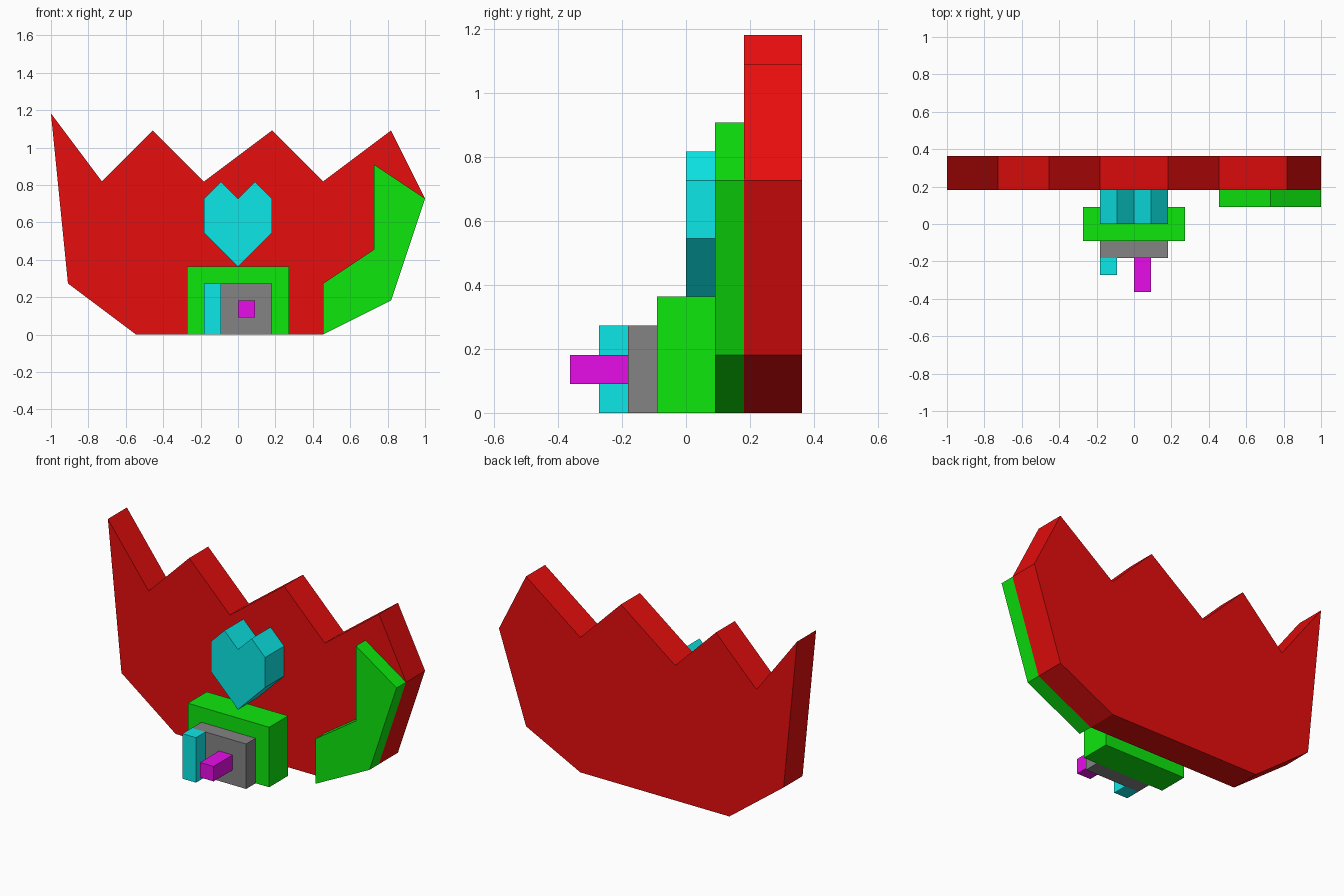
import bpy

if "Cube" in bpy.data.objects:
    bpy.data.objects.remove(bpy.data.objects["Cube"])

U = 1 / 11  # modelling grid step


def material(name, rgb):
    m = bpy.data.materials.new(name)
    m.diffuse_color = (*rgb, 1)
    m.use_nodes = True
    m.node_tree.nodes["Principled BSDF"].inputs["Base Color"].default_value = m.diffuse_color
    return m


RED = material("red", (0.8, 0.004, 0.004))
GREEN = material("green", (0.004, 0.8, 0.004))
CYAN = material("cyan", (0.004, 0.8, 0.8))
MAGENTA = material("magenta", (0.8, 0.004, 0.8))
GREY = material("grey", (0.23, 0.23, 0.23))


def slab(name, outline, y0, y1, mat):
    """Extrude an (x, z) outline, given counter-clockwise from the front, along y."""
    n = len(outline)
    verts = [(x * U, y * U, z * U) for y in (y0, y1) for x, z in outline]
    faces = [list(range(n)), list(range(2 * n - 1, n - 1, -1))]
    faces += [[(i + 1) % n, i, n + i, n + (i + 1) % n] for i in range(n)]
    mesh = bpy.data.meshes.new(name)
    mesh.from_pydata(verts, [], faces)
    mesh.materials.append(mat)
    obj = bpy.data.objects.new(name, mesh)
    bpy.context.collection.objects.link(obj)
    return obj


def block(name, x0, x1, z0, z1, y0, y1, mat):
    return slab(name, [(x0, z0), (x1, z0), (x1, z1), (x0, z1)], y0, y1, mat)


# Jagged back wall
slab("back_wall", [(-6, 0), (5, 0), (9, 2), (11, 8), (9, 12), (5, 9), (2, 12),
                   (-2, 9), (-5, 12), (-8, 9), (-11, 13), (-10, 3)], 2, 4, RED)

# Curved side panel on the wall's right edge
slab("side_panel", [(5, 0), (9, 2), (11, 8), (8, 10), (8, 5), (5, 3)], 1, 2, GREEN)

# Heart emblem, mirrored from its right half
half = [(2, 6), (2, 8), (1, 9)]
slab("heart", [(0, 4)] + half + [(0, 8)] + [(-x, z) for x, z in reversed(half)],
     0, 2, CYAN)

# Doorway with its hinge strip and handle
block("door_frame", -3, 3, 0, 4, -1, 1, GREEN)
block("door", -2, 2, 0, 3, -2, -1, GREY)
block("hinge_strip", -2, -1, 0, 3, -3, -2, CYAN)
block("door_handle", 0, 1, 1, 2, -4, -2, MAGENTA)
